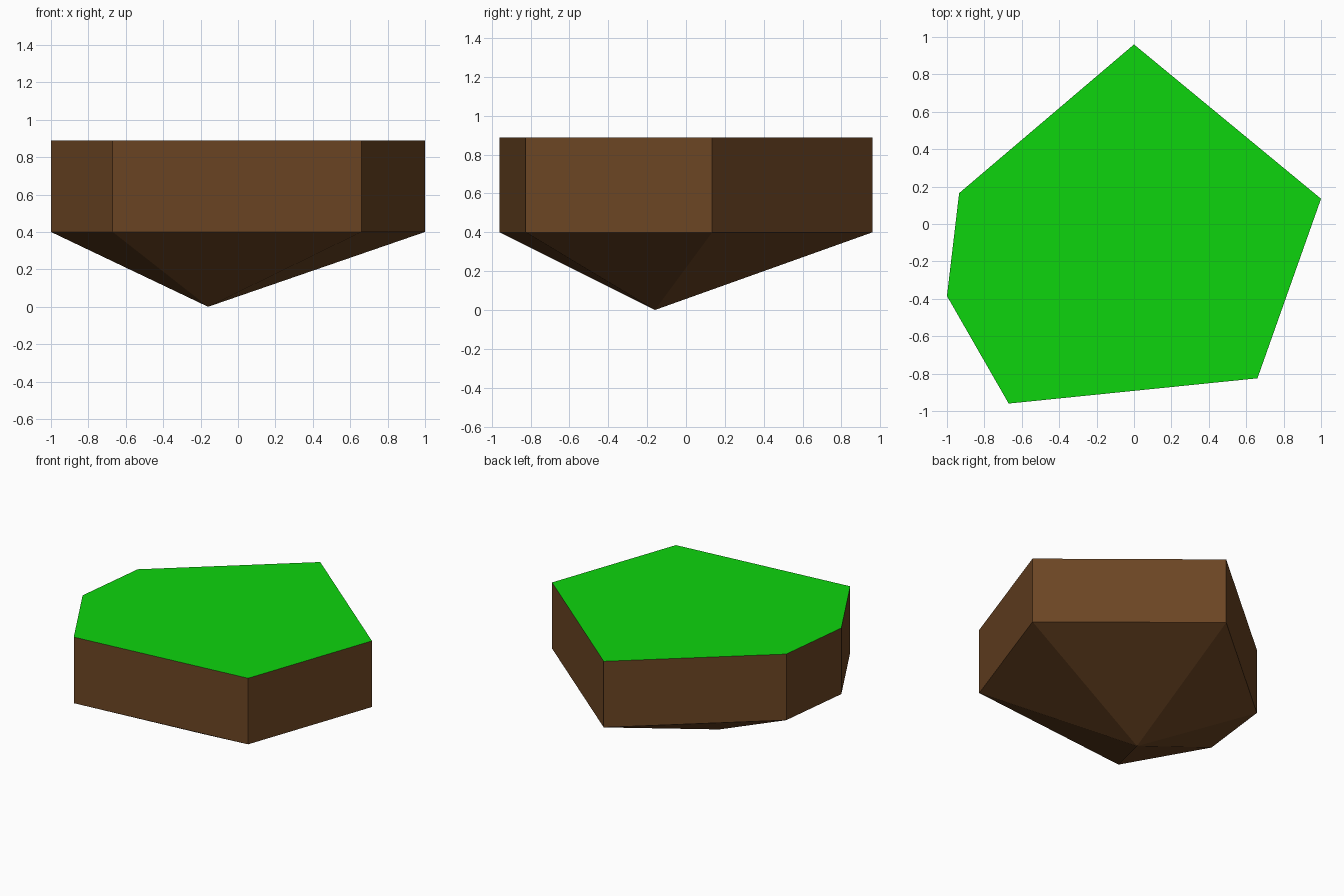
import bpy
import bmesh
from mathutils import Vector

default = bpy.data.objects.get("Cube")
if default:
    bpy.data.objects.remove(default, do_unlink=True)


def make_material(name, rgb):
    mat = bpy.data.materials.new(name)
    mat.use_nodes = True
    colour = (*rgb, 1.0)
    mat.diffuse_color = colour
    mat.node_tree.nodes["Principled BSDF"].inputs["Base Color"].default_value = colour
    return mat


soil = make_material("soil_brown", (0.15, 0.06, 0.017))
grass = make_material("grass_green", (0.004, 0.66, 0.004))

# Irregular island outline, counter-clockwise from the back corner
outline = [(0, 0.96), (-0.935, 0.165), (-1, -0.385),
           (-0.67, -0.96), (0.66, -0.825), (1, 0.135)]
top_z, rim_z = 0.888, 0.4
tip = Vector((-0.16, -0.16, 0))

# Grass face on top
bm = bmesh.new()
verts = [bm.verts.new((x, y, top_z)) for x, y in outline]
top_face = bm.faces.new(verts)

# Straight soil walls, extruded down from the top
copy = bmesh.ops.duplicate(bm, geom=[top_face] + top_face.edges[:] + verts)
bottom = next(g for g in copy["geom"] if isinstance(g, bmesh.types.BMFace))
for v in bottom.verts:
    v.co.z = rim_z
bmesh.ops.bridge_loops(bm, edges=top_face.edges[:] + bottom.edges[:])

# Underside drawn to a single low point
poked = bmesh.ops.poke(bm, faces=[bottom])
poked["verts"][0].co = tip

bmesh.ops.recalc_face_normals(bm, faces=bm.faces[:])
bm.normal_update()

# Upward faces are grass, everything else is soil
for face in bm.faces:
    face.material_index = 1 if face.normal.z > 0.5 else 0

mesh = bpy.data.meshes.new("floating_island")
bm.to_mesh(mesh)
bm.free()
mesh.materials.append(soil)
mesh.materials.append(grass)
island = bpy.data.objects.new("floating_island", mesh)
bpy.context.collection.objects.link(island)
